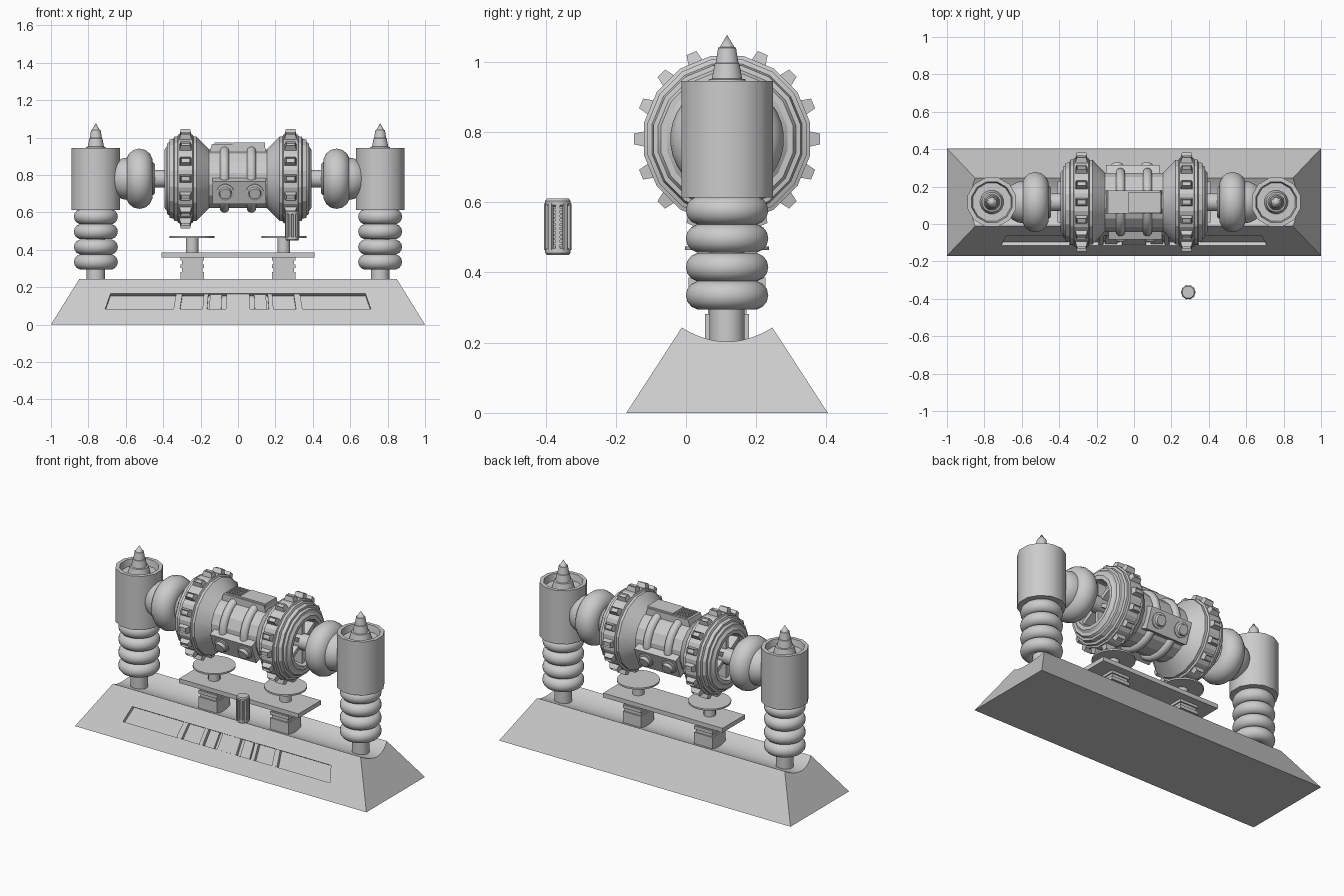
import bpy, bmesh, math
from mathutils import Matrix, Vector

if "Cube" in bpy.data.objects:
    bpy.data.objects.remove(bpy.data.objects["Cube"])

YC, ZC = 0.117, 0.78          # axis of the drum and pillars
T, R = Matrix.Translation, Matrix.Rotation


def finish(name, bm, mat=None, smooth=None):
    if mat is not None:
        bm.transform(mat)
    bmesh.ops.recalc_face_normals(bm, faces=bm.faces[:])
    me = bpy.data.meshes.new(name)
    bm.to_mesh(me)
    bm.free()
    if smooth:
        me.shade_smooth()
        me.set_sharp_from_angle(angle=math.radians(smooth))
    ob = bpy.data.objects.new(name, me)
    bpy.context.collection.objects.link(ob)
    return ob


def box(name, x, y, z, mat=None, taper=None, inset=0):
    """Box from ranges; taper changes each corner; inset sinks a panel in the top."""
    bm = bmesh.new()
    bmesh.ops.create_cube(bm, size=1)
    for v in bm.verts:
        v.co = Vector([(a[0] + a[1]) / 2 + c * (a[1] - a[0]) for a, c in zip((x, y, z), v.co)])
        if taper:
            taper(v.co)
    if inset:
        bm.normal_update()
        top = max(bm.faces, key=lambda f: f.calc_center_median().z)
        bmesh.ops.inset_region(bm, faces=[top], thickness=inset)
        for v in top.verts:
            v.co.z -= inset * 1.5
    return finish(name, bm, mat)


def lathe(name, prof, mat, n=24, smooth=35, closed=False):
    """Spin (radius, height) points about local z."""
    bm = bmesh.new()
    rings = []
    for r, h in prof:
        if r == 0:
            rings.append([bm.verts.new((0, 0, h))] * n)
        else:
            rings.append([bm.verts.new((r * math.cos(2 * math.pi * (i + .5) / n),
                                        r * math.sin(2 * math.pi * (i + .5) / n), h)) for i in range(n)])
    pairs = list(zip(rings, rings[1:])) + ([(rings[-1], rings[0])] if closed else [])
    for a, b in pairs:
        for i in range(n):
            j = (i + 1) % n
            vs = list(dict.fromkeys((a[i], a[j], b[j], b[i])))
            if len(vs) > 2:
                bm.faces.new(vs)
    return finish(name, bm, mat, smooth)


def torus(name, major, minor, mat, n=32, flat=1.0):
    prof = [(major + minor * math.cos(k * math.pi / 7), minor * flat * math.sin(k * math.pi / 7))
            for k in range(14)]
    return lathe(name, prof, mat, n, 60, True)


# Base: trough-topped section lofted between sloping ends
section = [(-.17, 0), (-.012, .243)]
for k in range(1, 12):
    t = -1 + k / 6
    section.append((YC + .129 * t, .203 + .04 * t * t))
section += [(.246, .243), (.404, 0)]
bm = bmesh.new()
ends = [[bm.verts.new((s * (1 - z * .62), y, z)) for y, z in section] for s in (-1, 1)]
for e in ends:
    bm.faces.new(e)
for i in range(len(section)):
    j = (i + 1) % len(section)
    bm.faces.new((ends[0][i], ends[0][j], ends[1][j], ends[1][i]))
base = finish("base", bm, smooth=25)

# Long recessed panels with ribs on both sloping sides


def lean(c):
    if c.y > 0:
        c.x *= .96


slope = T((0, -.2055, .125)) @ R(math.atan2(.243, .158), 4, 'X')
for i, side in enumerate((0, math.pi)):
    m = T((0, YC, 0)) @ R(side, 4, 'Z') @ slope
    cutter = box("panel_cutter", (-.71, .71), (-.048, .048), (-.022, .05), m, lean)
    cutter.hide_render = True
    cutter.hide_set(True)
    mod = base.modifiers.new("panel", 'BOOLEAN')
    mod.operation, mod.object, mod.solver = 'DIFFERENCE', cutter, 'EXACT'
    for a, b, h in ((-.065, .065, -.003), (.09, .155, -.008), (.165, .19, -.003), (.31, .345, -.003)):
        for s in ((1,) if a < 0 else (-1, 1)):
            box("panel_rib", sorted((s * a, s * b)), (-.0475, .0475), (-.025, h), m, lean)

for s in (-1, 1):
    side_x = T((0, YC, ZC)) @ R(s * math.pi / 2, 4, 'Y')      # local z runs outward along x
    up = T((s * .76, YC, 0))
    # Insulated pillar
    lathe("pillar_shaft", [(0, .19), (.05, .19), (.05, .63), (0, .63)], up, 20)
    for z in (.335, .415, .497, .577):
        torus("pillar_ring", .077, .041, up @ T((0, 0, z)))
    lathe("pillar_head", [(0, .613), (.135, .613), (.135, .945), (.112, .945), (.105, .905), (0, .905)],
          up, 12, 40)
    lathe("pillar_spike", [(.065, .9), (.053, .95), (.044, .952), (.036, .995), (.033, .997),
                           (.026, 1.04), (.021, 1.042), (0, 1.077)], up, 16, 25)
    # Side coupling to the drum
    dome = [(.115 * math.sin(k * math.pi / 10), .585 - .115 * math.cos(k * math.pi / 10))
            for k in range(1, 10)]
    lathe("coupling_dome", [(0, .47)] + dome + [(0, .70)], side_x, 24, 40)
    torus("coupling_ring", .09, .072, side_x @ T((0, 0, .527)))
    lathe("coupling_flange", [(0, .445), (.08, .445), (.09, .455), (.09, .47), (0, .47)], side_x, 16)
    lathe("axle", [(0, .28), (.048, .28), (.048, .46), (0, .46)], side_x, 16)

    # Drum end with stepped rim and hollow face
    lathe("drum_end", [(0, .13), (.16, .13), (.16, .155), (.23, .222), (.23, .238), (.241, .243),
                       (.241, .32), (.231, .324), (.231, .34), (.218, .345), (.213, .365), (.2, .367),
                       (.192, .38), (.175, .381), (.16, .392), (.138, .392), (.13, .31), (0, .31)],
          side_x, 16, 20)
    for k in range(16):
        def narrow(c):
            if c.z > .25:
                c.x *= .7
                c.y *= .6
        box("gear_tooth", (-.036, .036), (-.025, .025), (.22, .265),
            T((s * .281, YC, ZC)) @ R(k * math.pi / 8, 4, 'X'), narrow, .006)
    for k in range(6):
        box("hub_strut", (-.03, .03), (-.012, .012), (.04, .14),
            T((s * .335, YC, ZC)) @ R(k * math.pi / 3, 4, 'X'))

    # Hoop around the drum barrel
    torus("barrel_hoop", .158, .025, side_x @ T((0, 0, .072)))

    # Cradle foot, grooved post and round pad
    cx = s * .245
    box("cradle_foot", (cx - .063, cx + .063), (YC - .063, YC + .063), (.2, .282))
    for k in range(4):
        w = .063 if k % 2 else .055
        box("cradle_groove", (cx - w, cx + w), (YC - w, YC + w), (.282 + k * .02, .302 + k * .02))
    lathe("pad_stem", [(0, .38), (.034, .38), (.034, .468), (0, .468)], T((cx, YC, 0)), 16)
    lathe("pad_disc", [(0, .464), (.121, .464), (.121, .474), (0, .474)], T((cx, YC, 0)), 24)

box("cradle_plate", (-.41, .41), (YC - .11, YC + .11), (.358, .385))

# Drum barrel and the vented plate on top
lathe("barrel", [(0, -.16), (.16, -.16), (.16, .16), (0, .16)],
      T((0, YC, ZC)) @ R(math.pi / 2, 4, 'Y'), 16, 20)


def chamfer(c):
    if c.z > .96:
        c.x *= .9


box("top_plate", (-.155, .155), (YC - .062, YC + .062), (.91, .966), None, chamfer)
box("top_cover", (-.03, .145), (YC - .055, YC + .055), (.95, .975))
for k in range(5):
    d = -.125 + k * .021
    box("vent_bar_cross", (d, d + .007), (YC - .05, YC + .05), (.955, .974))
    d = YC - .05 + k * .0235
    box("vent_bar_long", (-.125, -.034), (d, d + .006), (.955, .974))

# Control boxes with two knobs on the front and back, tilted downward
for side in (0, math.pi):
    m = T((0, YC, ZC)) @ R(side, 4, 'Z') @ R(math.radians(22), 4, 'X')
    box("control_box", (-.135, .15), (-.19, -.1), (-.068, .062), m)
    for x in (-.068, .09):
        lathe("control_knob", [(.046, .18), (.046, .197), (.034, .2), (.03, .217), (0, .217)],
              m @ T((x, 0, 0)) @ R(math.pi / 2, 4, 'X'), 16, 30)

# Loose canister in front, with slats around it
can = T((.29, -.365, .53))
lathe("canister_core", [(0, -.08), (.032, -.08), (.037, -.074), (.037, -.062), (.031, -.058),
                        (.031, .058), (.037, .062), (.037, .074), (.032, .08), (0, .08)], can, 16, 30)
for k in range(10):
    box("canister_slat", (.028, .039), (-.006, .006), (-.066, .066), can @ R(k * math.pi / 5, 4, 'Z'))
for k in range(9):
    box("canister_stud", (.03, .036), (-.013, .013), (-.05 + k * .012, -.044 + k * .012), can)
